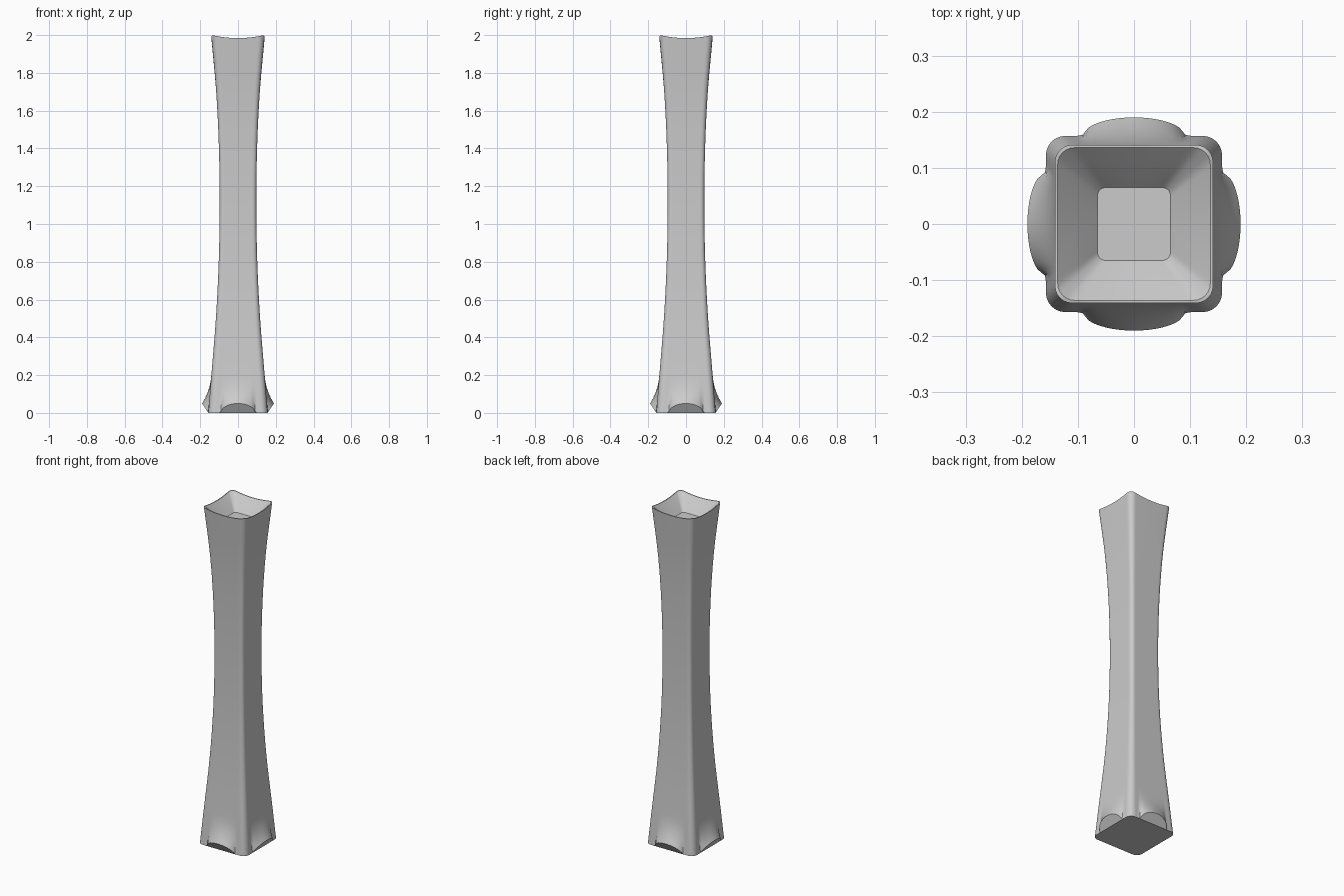
import bpy, bmesh, math

if "Cube" in bpy.data.objects:
    bpy.data.objects.remove(bpy.data.objects["Cube"])

H, SIDE, CORNER, RAD = 2.0, 24, 6, 0.22

def unit_section():
    """Rounded square of half-width 1, with the position along the side for each point."""
    pts = []
    for q in range(4):
        a0 = q * math.pi / 2
        c, s = math.cos(a0), math.sin(a0)
        side = [(1.0, (1 - RAD) * (-1 + 2 * i / SIDE)) for i in range(SIDE)]
        arc = [(1 - RAD + RAD * math.cos(t), 1 - RAD + RAD * math.sin(t))
               for t in (math.pi / 2 * j / CORNER for j in range(CORNER))]
        for x, y in side + arc:
            pts.append((x * c - y * s, x * s + y * c, min(abs(x), abs(y)), (c, s)))
    return pts

def half_width(z):
    """Waisted profile, smoothly interpolated."""
    prof = [(0, .157), (.2, .141), (.5, .117), (.8, .102), (1.1, .097),
            (1.4, .101), (1.7, .115), (2.0, .141)]
    i = max(k for k in range(len(prof) - 1) if prof[k][0] <= z)
    def slope(k):
        a, b = prof[max(k - 1, 0)], prof[min(k + 1, len(prof) - 1)]
        return (b[1] - a[1]) / (b[0] - a[0])
    (za, wa), (zb, wb) = prof[i], prof[i + 1]
    h = zb - za
    t = (z - za) / h
    return ((2*t**3 - 3*t**2 + 1) * wa + (t**3 - 2*t**2 + t) * h * slope(i)
            + (3*t**2 - 2*t**3) * wb + (t**3 - t**2) * h * slope(i + 1))

section = unit_section()
bm = bmesh.new()
rings = []

def add_ring(fn):
    rings.append([bm.verts.new(fn(*p)) for p in section])

def arch(m):
    return math.sqrt(max(0.0, 1 - (m * .157 / .092) ** 2))

def dip(m):
    return 0.016 * max(0.0, 1 - m * m)

# foot edge on the ground
add_ring(lambda x, y, m, d: (x * .157, y * .157, 0))

# outer wall: flared arched lips at the foot, waisted shaft, dipped rim
levels = [0, .015, .035, .06, .09, .12, .16, .2] + [.2 + 1.8 * i / 24 for i in range(1, 25)]
for z in levels:
    def outer(x, y, m, d, z=z):
        f = arch(m)
        zz = z
        if z < .2:
            zz = .05 * f + (.2 - .05 * f) * z / .2
        w = half_width(min(zz, 2.0))
        out = (.19 - half_width(.05)) * f * max(0, 1 - z / .2) ** 2.2
        if z > 1.5:
            zz -= dip(m) * (z - 1.5) / .5
        return (x * w + d[0] * out if abs(d[0]) > .5 or m >= 1 else x * w,
                y * w + d[1] * out if abs(d[1]) > .5 or m >= 1 else y * w, zz)
    add_ring(outer)

# rim thickness and shallow tapered bowl
for w, depth, k in [(.136, 0, 1), (.112, .03, .66), (.088, .06, .33), (.065, .09, 0)]:
    add_ring(lambda x, y, m, d: (x * w, y * w, H - depth - dip(m) * k))

n = len(section)
for a, b in zip(rings, rings[1:]):
    for i in range(n):
        j = (i + 1) % n
        bm.faces.new((a[i], a[j], b[j], b[i]))
bm.faces.new(rings[0][::-1])
bm.faces.new(rings[-1])
bmesh.ops.remove_doubles(bm, verts=bm.verts, dist=1e-5)
bmesh.ops.recalc_face_normals(bm, faces=bm.faces)

mesh = bpy.data.meshes.new("tall_planter")
bm.to_mesh(mesh)
bm.free()
planter = bpy.data.objects.new("tall_planter", mesh)
bpy.context.collection.objects.link(planter)
bpy.context.view_layer.objects.active = planter
planter.select_set(True)
bpy.ops.object.shade_smooth_by_angle(angle=math.radians(30))
